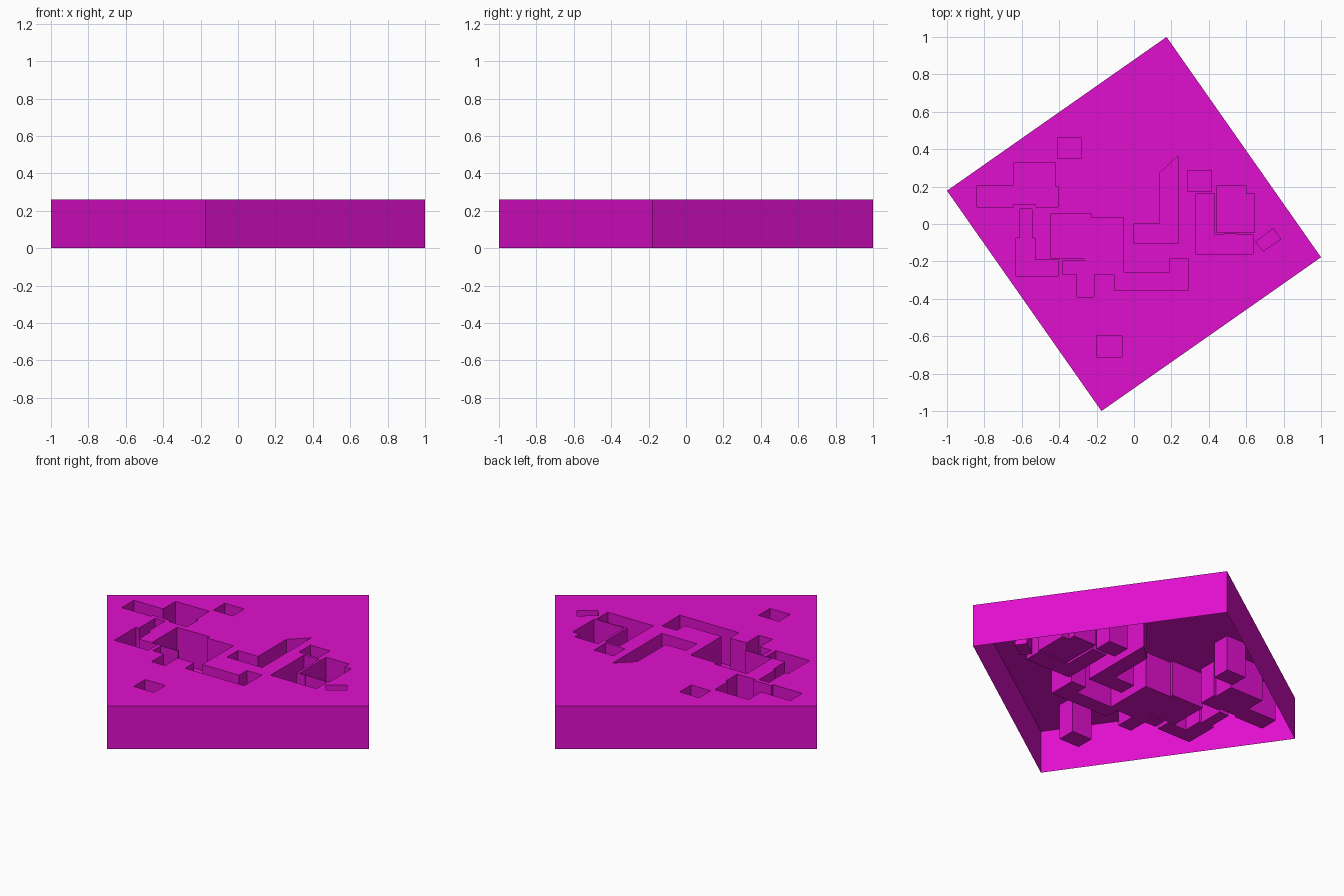
import bpy, bmesh

if "Cube" in bpy.data.objects:
    bpy.data.objects.remove(bpy.data.objects["Cube"])

TOP = 0.26      # height of the block
FLOOR = 0.044   # height of the pocket floors


def stairs(*v):
    """Right-angled outline: x, y, x, y ... each value moves one axis."""
    xs, ys = v[0::2], v[1::2]
    pts = []
    for i, y in enumerate(ys):
        pts += [(xs[i], y), (xs[(i + 1) % len(xs)], y)]
    return pts


def rect(x0, y0, x1, y1):
    return [(x0, y0), (x1, y0), (x1, y1), (x0, y1)]


def ring(bm, pts, z):
    return [bm.verts.new((x, y, z)) for x, y in pts]


def walls(bm, a, b):
    """Vertical faces joining two matching rings."""
    n = len(a)
    for i in range(n):
        j = (i + 1) % n
        bm.faces.new((a[i], a[j], b[j], b[i]))


# Outline of the tilted square block
block = [(0.174, 1.0), (-1.0, 0.178), (-0.174, -1.0), (1.0, -0.178)]

# Outlines of the pockets sunk into the top
pockets = [
    stairs(-.84, .205, -.645, .325, -.42, .2, -.405, .09, -.525, .105, -.645, .09),
    stairs(-.61, .08, -.545, -.075, -.53, -.19, -.405, -.28, -.63, -.075),
    stairs(-.445, .055, -.23, .035, -.055, -.26, .19, -.185, .29, -.355,
           -.105, -.27, -.215, -.39, -.305, -.27, -.38, -.195, -.265, -.185),
    stairs(.33, .16, .43, -.055, .485, -.05, .55, -.055, .635, -.16),
    stairs(.445, .205, .6, .16, .645, -.045),
    [(0, 0), (.135, 0), (.135, .27), (.235, .365), (.235, -.105), (0, -.105)],
    rect(.285, .175, .415, .285),
    rect(-.41, .35, -.28, .46),
    rect(-.2, -.71, -.065, -.6),
    [(.65, -.095), (.745, -.025), (.785, -.08), (.69, -.145)],
]

bm = bmesh.new()

# Outer sides, open underneath
rim = ring(bm, block, TOP)
walls(bm, rim, ring(bm, block, 0))

# Pocket sides and floors
for outline in pockets:
    low = ring(bm, outline, FLOOR)
    walls(bm, ring(bm, outline, TOP), low)
    bm.faces.new(low)

# Top plate, filled around the pocket openings
edges = [e for e in bm.edges if all(abs(v.co.z - TOP) < 1e-5 for v in e.verts)]
bmesh.ops.triangle_fill(bm, edges=edges, use_beauty=True, normal=(0, 0, 1))
bmesh.ops.recalc_face_normals(bm, faces=bm.faces)
if max(bm.faces, key=lambda f: f.calc_center_median().z).normal.z < 0:
    bmesh.ops.reverse_faces(bm, faces=bm.faces)

mesh = bpy.data.meshes.new("pocketed_block")
bm.to_mesh(mesh)
bm.free()
obj = bpy.data.objects.new("pocketed_block", mesh)
bpy.context.collection.objects.link(obj)

# Magenta finish
mat = bpy.data.materials.new("magenta")
mat.diffuse_color = (0.75, 0.005, 0.62, 1)
mat.use_nodes = True
mat.node_tree.nodes["Principled BSDF"].inputs["Base Color"].default_value = mat.diffuse_color
mesh.materials.append(mat)
